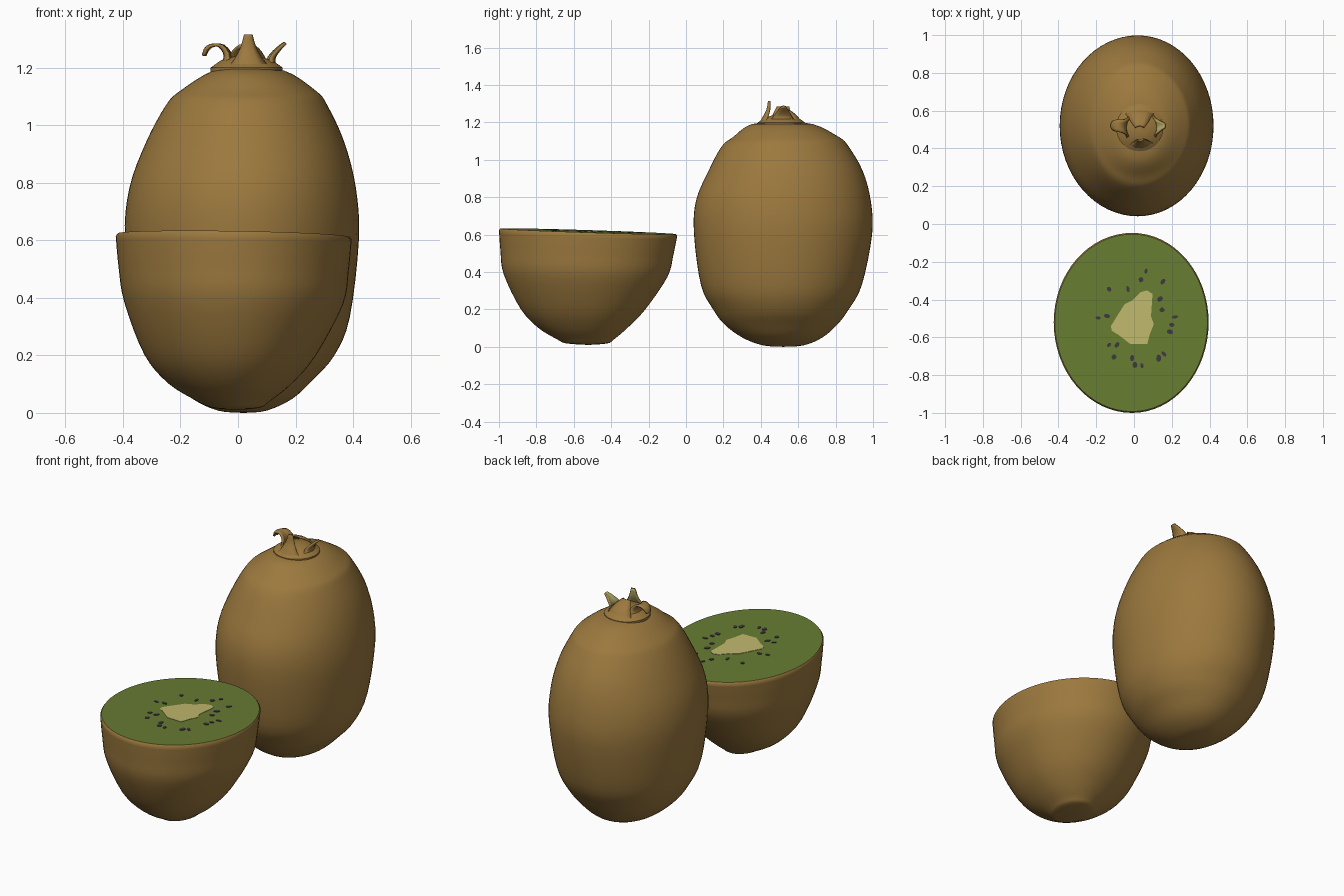
import bpy, math

if "Cube" in bpy.data.objects:
    bpy.data.objects.remove(bpy.data.objects["Cube"])

def mat(name, rgb):
    m = bpy.data.materials.new(name)
    lin = [((c / 255 + 0.055) / 1.055) ** 2.4 for c in rgb]
    m.diffuse_color = (*lin, 1)
    m.use_nodes = True
    m.node_tree.nodes["Principled BSDF"].inputs["Base Color"].default_value = m.diffuse_color
    return m

SKIN = mat("brown skin", (156, 121, 62))
FLESH = mat("green flesh", (103, 124, 50))
CORE = mat("cream core", (192, 184, 110))
SEED = mat("dark seed", (62, 56, 62))

def make(name, verts, faces, mats, angle=40):
    me = bpy.data.meshes.new(name)
    me.from_pydata(verts, [], faces)
    for m in mats:
        me.materials.append(m)
    me.polygons.foreach_set("use_smooth", [True] * len(me.polygons))
    me.set_sharp_from_angle(angle=math.radians(angle))
    me.update()
    ob = bpy.data.objects.new(name, me)
    bpy.context.collection.objects.link(ob)
    return ob

def smooth_rows(rows, sub=4):
    """Catmull-Rom interpolation between profile rows."""
    out = []
    for i in range(len(rows) - 1):
        p = [rows[max(0, min(len(rows) - 1, i + k))] for k in (-1, 0, 1, 2)]
        for s in range(sub):
            t = s / sub
            out.append([0.5 * (2 * b + (c - a) * t + (2 * a - 5 * b + 4 * c - d) * t * t
                               + (3 * b - a - 3 * c + d) * t ** 3) for a, b, c, d in zip(*p)])
    return out + [list(rows[-1])]

N = 64
def ring(row, cx, cy):
    """Egg-shaped ring with its own left, right, front and back reach."""
    z, xl, xr, yf, yb = row
    pts = []
    for k in range(N):
        c, s = math.cos(2 * math.pi * k / N), math.sin(2 * math.pi * k / N)
        pts.append((cx + c * (xr - cx if c > 0 else cx - xl),
                    cy + s * (yb - cy if s > 0 else cy - yf), z))
    return pts

def loft(rings, bottom, top=None):
    verts = [bottom] + [p for r in rings for p in r]
    faces = [(0, 1 + (k + 1) % N, 1 + k) for k in range(N)]
    for i in range(len(rings) - 1):
        a, b = 1 + i * N, 1 + (i + 1) * N
        faces += [(a + k, a + (k + 1) % N, b + (k + 1) % N, b + k) for k in range(N)]
    if top:
        verts.append(top)
        a = 1 + (len(rings) - 1) * N
        faces += [(a + k, a + (k + 1) % N, len(verts) - 1) for k in range(N)]
    return verts, faces

# Whole fruit: z, left, right, front, back
WX, WY = 0.02, 0.52
whole = [(0, WX, WX, WY, WY), (.008, -.07, .10, .41, .63), (.05, -.16, .19, .30, .73),
         (.12, -.245, .265, .205, .81), (.2, -.305, .335, .145, .87),
         (.33, -.36, .388, .08, .94), (.6, -.393, .42, .043, .995),
         (.78, -.378, .41, .053, .988), (.94, -.32, .37, .12, .945),
         (1.07, -.25, .31, .19, .87), (1.12, -.20, .27, .25, .82),
         (1.19, -.085, .16, .35, .68), (1.2, WX, WX, WY, WY)]
rows = smooth_rows(whole)[1:-1]
v, f = loft([ring(r, WX, WY) for r in rows], (WX, WY, 0), (WX, WY, 1.2))
make("whole_fruit", v, f, [SKIN], 60)

# Half fruit skin, with a slightly tilted cut
HX, HY, CUT = -0.01, -0.52, 0.617
def tilt(p):
    x, y, z = p
    return (x, y, z + (z / CUT) * (-.032 * (y - HY) - .016 * x))

half = [(.01, HX, HX, HY, HY), (.018, -.09, .075, -.64, -.42), (.04, -.14, .11, -.69, -.385),
        (.1, -.24, .185, -.79, -.315), (.2, -.325, .27, -.885, -.22),
        (.38, -.395, .365, -.975, -.10), (.5, -.415, .385, -.992, -.068),
        (.608, -.425, .395, -1.0, -.047)]
rings = [ring(r, HX, HY) for r in smooth_rows(half)[1:]]
lip = [(HX + (x - HX) * .985, HY + (y - HY) * .985, CUT) for x, y, z in rings[-1]]
rings = [[tilt(p) for p in r] for r in rings + [lip]]
v, f = loft(rings, (HX, HY, .01))
make("half_fruit_skin", v, f, [SKIN], 60)

# Cut flesh face
make("cut_flesh", rings[-1], [tuple(range(N))], [FLESH])

def plates(name, outlines, height, m):
    """Thin raised plates lying on the cut."""
    verts, faces = [], []
    for o in outlines:
        b, n = len(verts), len(o)
        verts += [tilt((x, y, CUT - .002)) for x, y in o] + [tilt((x, y, CUT + height)) for x, y in o]
        faces.append(tuple(range(b + n, b + 2 * n)))
        faces += [(b + k, b + (k + 1) % n, b + n + (k + 1) % n, b + n + k) for k in range(n)]
    return make(name, verts, faces, [m])

# Pale core
core = [(.037, -.36), (-.01, -.405), (-.05, -.425), (-.085, -.48), (-.122, -.54), (-.118, -.565),
        (-.085, -.585), (-.02, -.635), (.07, -.635), (.085, -.58), (.105, -.53),
        (.09, -.49), (.098, -.37), (.07, -.352)]
plates("core", [core], .002, CORE)

# Seeds around the core
spots = [(.063, -.25), (.153, -.305), (.037, -.295), (-.032, -.345), (-.132, -.345),
         (.138, -.397), (-.19, -.497), (-.143, -.487), (.148, -.455), (.217, -.492),
         (.2, -.534), (.19, -.57), (-.132, -.64), (-.09, -.64), (-.106, -.704),
         (.158, -.688), (.132, -.704), (.005, -.746), (.042, -.75), (-.01, -.71), (.13, -.715)]
seeds = []
for i, (x, y) in enumerate(spots):
    a = math.atan2(y - HY, x)
    l, w = .014 + .003 * (i % 2), .009 + .002 * (i % 3)
    seeds.append([(x + l * math.cos(t) * math.cos(a) - w * math.sin(t) * math.sin(a),
                   y + l * math.cos(t) * math.sin(a) + w * math.sin(t) * math.cos(a))
                  for t in [k * math.pi / 4 for k in range(8)]])
plates("seeds", seeds, .003, SEED)

# Stem scar: low mound under the sepals
SX, SY = 0.03, 0.51
mound = [[(SX + r * math.cos(2 * math.pi * k / N), SY + r * math.sin(2 * math.pi * k / N), z)
          for k in range(N)] for r, z in ((.125, 1.175), (.125, 1.2), (.09, 1.225), (.04, 1.24))]
v, f = loft(mound, (SX, SY, 1.175), (SX, SY, 1.243))
make("stem_mound", v, f, [SKIN])

# Sepals: rows of reach from the centre, height, half width
def sepal(name, degrees, path, inner):
    a = math.radians(degrees)
    c, s = math.cos(a), math.sin(a)
    rows = smooth_rows(path, 3)
    verts, faces = [], []
    for r, z, w in rows:
        for t in (-1, -.5, 0, .5, 1):
            rr = r - .35 * w * t * t
            verts.append((SX + rr * c - t * w * s, SY + rr * s + t * w * c, z))
    for i in range(len(rows) - 1):
        for j in range(4):
            k = i * 5 + j
            faces.append((k, k + 1, k + 6, k + 5))
    ob = make(name, verts, faces, [SKIN, inner], 60)
    so = ob.modifiers.new("thickness", 'SOLIDIFY')
    so.thickness = .01
    so.offset = -1
    so.material_offset = 1

sepal("front_sepal", 275, [(.125, 1.185, .085), (.1, 1.23, .05), (.08, 1.27, .028), (.072, 1.315, .015)], CORE)
sepal("right_sepal", 5, [(.115, 1.185, .085), (.1, 1.225, .055), (.115, 1.255, .035), (.14, 1.282, .015)], CORE)
sepal("left_sepal", 175, [(.115, 1.185, .085), (.08, 1.235, .055), (.10, 1.272, .038),
                          (.135, 1.268, .028), (.147, 1.24, .015)], SKIN)
sepal("back_sepal", 90, [(.12, 1.185, .09), (.085, 1.235, .065), (.045, 1.265, .045), (.01, 1.28, .025)], SKIN)
